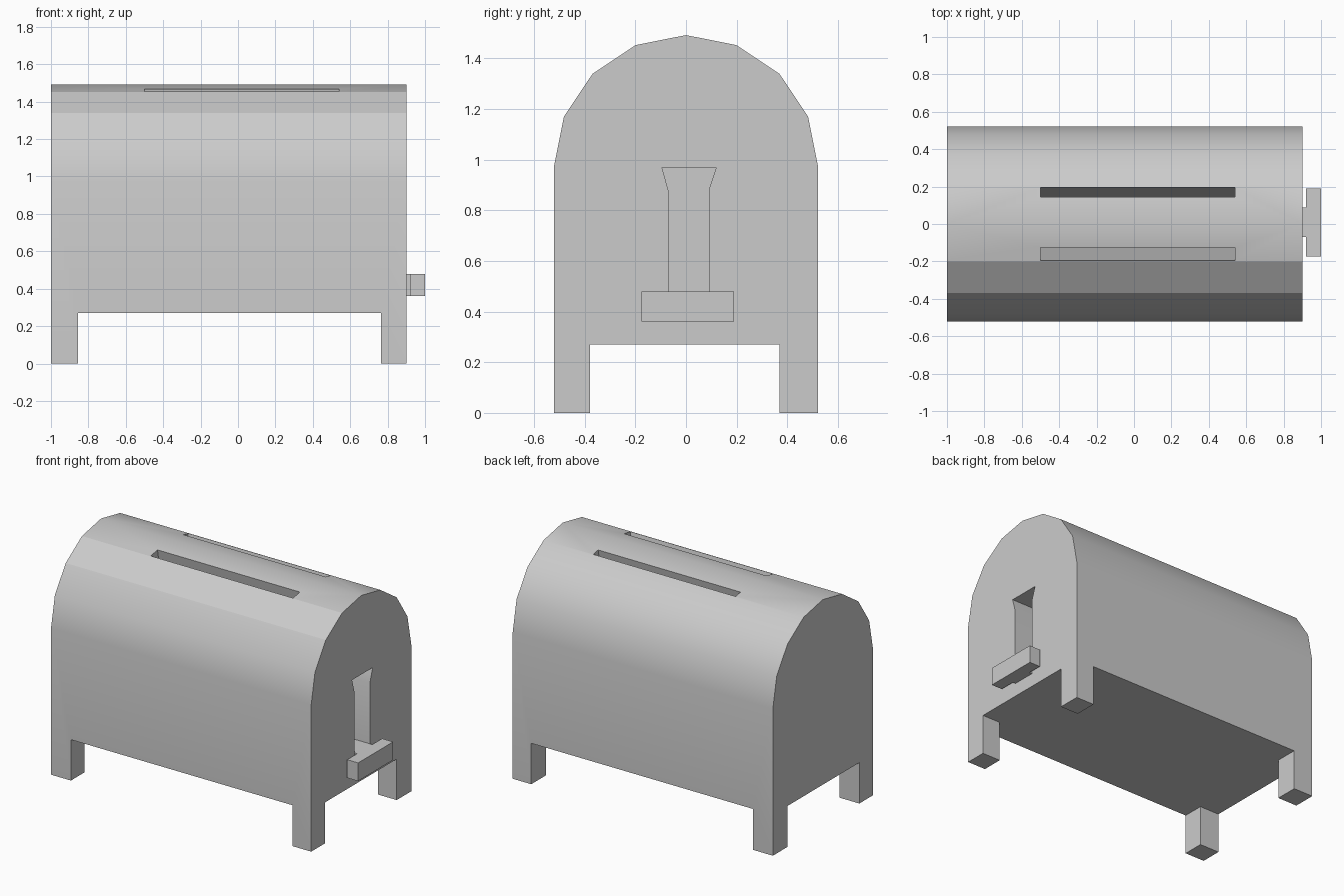
import bpy, bmesh, math
from mathutils import Matrix

cube = bpy.data.objects.get("Cube")
if cube:
    bpy.data.objects.remove(cube, do_unlink=True)

grey = bpy.data.materials.new("light grey")
grey.use_nodes = True
grey.diffuse_color = (0.6, 0.6, 0.6, 1)
grey.node_tree.nodes["Principled BSDF"].inputs["Base Color"].default_value = (0.6, 0.6, 0.6, 1)


def prism(name, profile, x0, x1):
    """Extrude a (y, z) outline along x."""
    bm = bmesh.new()
    face = bm.faces.new([bm.verts.new((x0, y, z)) for y, z in profile])
    ext = bmesh.ops.extrude_face_region(bm, geom=[face])
    moved = [v for v in ext["geom"] if isinstance(v, bmesh.types.BMVert)]
    bmesh.ops.translate(bm, verts=moved, vec=(x1 - x0, 0, 0))
    bmesh.ops.recalc_face_normals(bm, faces=bm.faces)
    mesh = bpy.data.meshes.new(name)
    bm.to_mesh(mesh)
    bm.free()
    mesh.materials.append(grey)
    obj = bpy.data.objects.new(name, mesh)
    bpy.context.collection.objects.link(obj)
    return obj


def box(name, x0, x1, y0, y1, z0, z1):
    return prism(name, [(y0, z0), (y1, z0), (y1, z1), (y0, z1)], x0, x1)


def cut(target, cutter):
    cutter.hide_render = True
    mod = target.modifiers.new("cut", 'BOOLEAN')
    mod.operation = 'DIFFERENCE'
    mod.solver = 'EXACT'
    mod.object = cutter
    with bpy.context.temp_override(object=target, active_object=target):
        bpy.ops.object.modifier_apply(modifier=mod.name)
    bpy.data.objects.remove(cutter, do_unlink=True)


# Arched body, reaching the ground
R, SPRING = 0.522, 0.97
arch = [(R * math.cos(i * math.pi / 8), SPRING + R * math.sin(i * math.pi / 8))
        for i in range(9)]
body = prism("body", [(-R, 0), (R, 0)] + arch, -1, 0.9)

# Two channels under the body leave the four legs
cut(body, box("leg_gap_long", -0.855, 0.765, -1, 1, -0.5, 0.27))
cut(body, box("leg_gap_cross", -2, 2, -0.38, 0.37, -0.5, 0.27))

# Bread slots, square to the sloping roof and leaning towards the middle
lean = math.tan(math.pi / 16)
TOP, BOTTOM = 1.56, 1.02
for y0, y1, side in ((-0.197, -0.125, 1), (0.145, 0.197, -1)):
    def at(y, z):
        return (y + side * lean * (1.46 - z), z)
    cut(body, prism("bread_slot", [at(y0, BOTTOM), at(y1, BOTTOM), at(y1, TOP), at(y0, TOP)],
                    -0.5, 0.54))

# Lever track with a flared top
track = [(-0.07, 0.36), (0.09, 0.36), (0.09, 0.88), (0.12, 0.97),
         (-0.095, 0.97), (-0.07, 0.88)]
cut(body, prism("lever_track", track, 0.65, 1.1))

# Lever
box("lever_stem", 0.7, 0.92, -0.069, 0.089, 0.361, 0.479)
box("lever_knob", 0.92, 1.0, -0.175, 0.19, 0.36, 0.48)

# Smooth roof with two crisp creases along the front
bpy.ops.object.select_all(action='DESELECT')
body.select_set(True)
bpy.context.view_layer.objects.active = body
bpy.ops.object.shade_smooth_by_angle(angle=math.radians(30))
creases = [arch[5], arch[6]]
for e in body.data.edges:
    ends = [body.data.vertices[v].co for v in e.vertices]
    for y, z in creases:
        if all(abs(c.y - y) < 0.001 and abs(c.z - z) < 0.001 for c in ends):
            e.use_edge_sharp = True
